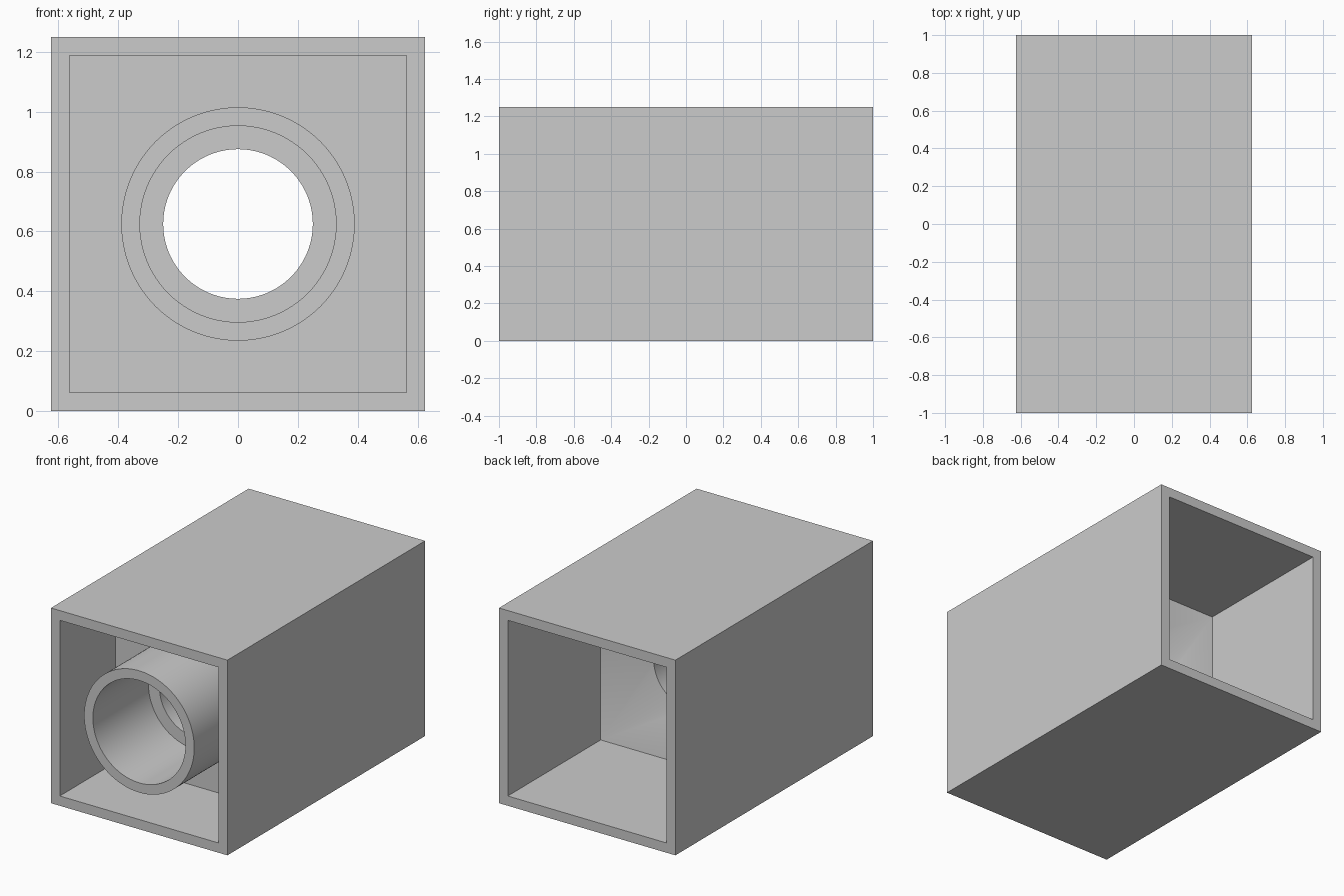
import bpy
import bmesh
from math import sin, cos, pi, radians

cube = bpy.data.objects.get("Cube")
if cube:
    bpy.data.objects.remove(cube, do_unlink=True)

SEGMENTS = 96
AXIS_Z = 0.625          # height of the shared centre line
HALF = 0.625            # outer half width of the casing
INNER = 0.5625          # inner half width of the casing
BAFFLE_Y = -0.4375      # front face of the baffle

grey = bpy.data.materials.new("plain_grey")
grey.diffuse_color = (0.6, 0.6, 0.6, 1)
grey.use_nodes = True
grey.node_tree.nodes["Principled BSDF"].inputs["Base Color"].default_value = (0.6, 0.6, 0.6, 1)


def circle(r, y):
    angles = [2 * pi * i / SEGMENTS for i in range(SEGMENTS)]
    return [(r * cos(a), y, AXIS_Z + r * sin(a)) for a in angles]


def square(half, y):
    # every point snaps to the corner of its quadrant; duplicates merge later
    angles = [2 * pi * (i + 0.5) / SEGMENTS for i in range(SEGMENTS)]
    return [(half if cos(a) > 0 else -half, y,
             AXIS_Z + (half if sin(a) > 0 else -half)) for a in angles]


def ring_solid(name, sections):
    """Skin a closed chain of cross-sections into a hollow solid."""
    bm = bmesh.new()
    loops = [[bm.verts.new(p) for p in s] for s in sections]
    for a, b in zip(loops, loops[1:] + loops[:1]):
        for i in range(SEGMENTS):
            j = (i + 1) % SEGMENTS
            bm.faces.new((a[i], a[j], b[j], b[i]))
    bmesh.ops.remove_doubles(bm, verts=bm.verts, dist=1e-5)
    bmesh.ops.recalc_face_normals(bm, faces=bm.faces)
    mesh = bpy.data.meshes.new(name)
    bm.to_mesh(mesh)
    bm.free()
    mesh.materials.append(grey)
    obj = bpy.data.objects.new(name, mesh)
    bpy.context.collection.objects.link(obj)
    bpy.ops.object.select_all(action='DESELECT')
    obj.select_set(True)
    bpy.context.view_layer.objects.active = obj
    bpy.ops.object.shade_smooth_by_angle(angle=radians(30))
    return obj


# Square outer casing, open at both ends
ring_solid("casing", [square(HALF, -1), square(HALF, 1),
                      square(INNER, 1), square(INNER, -1)])

# Round front tube, flush with the casing mouth and seated in the baffle
ring_solid("front_tube", [circle(0.39, -1), circle(0.39, BAFFLE_Y + 0.01),
                          circle(0.328, BAFFLE_Y + 0.01), circle(0.328, -1)])

# Baffle with a round bore that flares to the square casing at the rear
ring_solid("baffle", [square(INNER, BAFFLE_Y), circle(0.25, BAFFLE_Y),
                      circle(0.25, -0.03), square(INNER, 0.06)])
